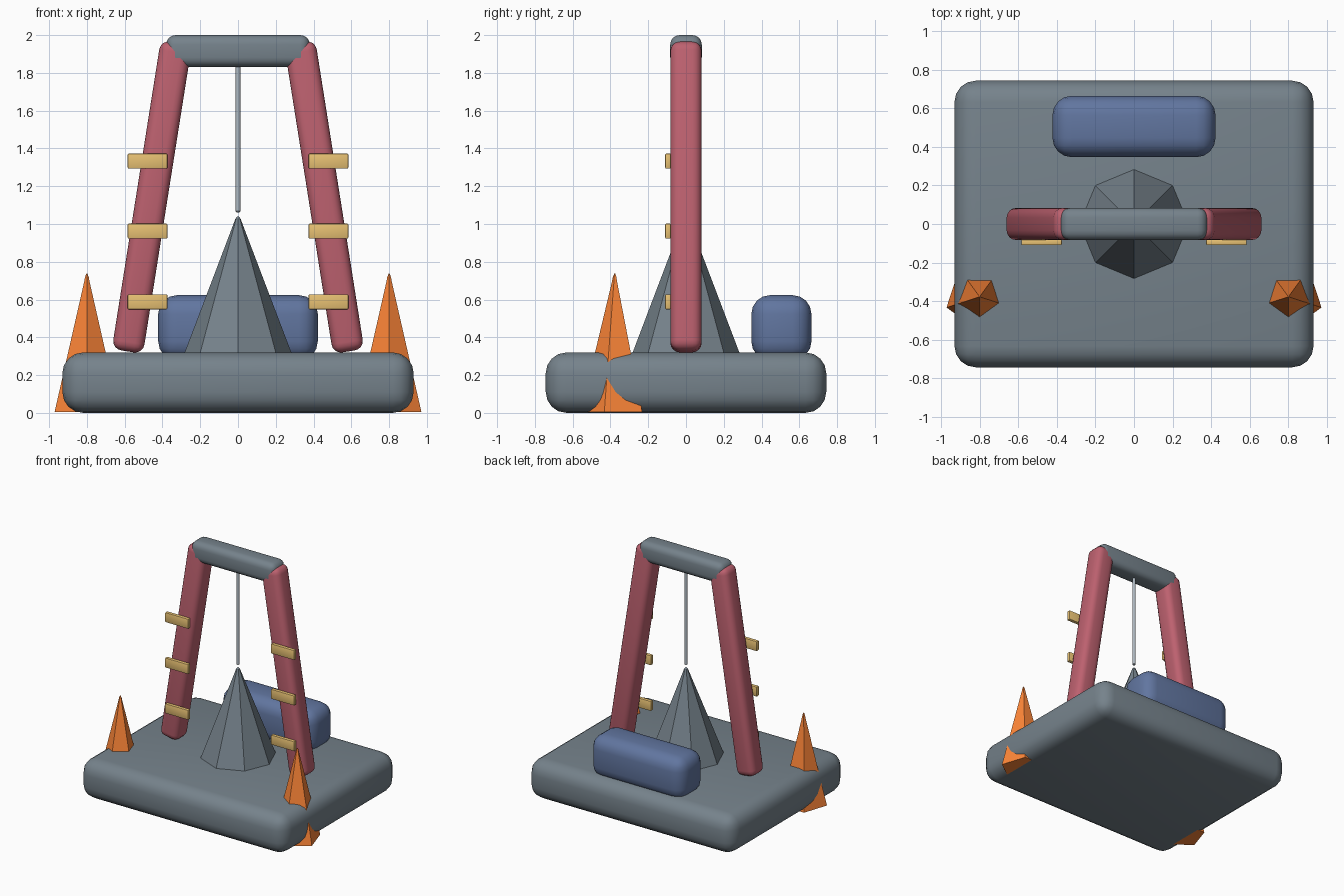
import bpy, bmesh, math
from mathutils import Matrix

if "Cube" in bpy.data.objects:
    bpy.data.objects.remove(bpy.data.objects["Cube"])


def material(name, rgb):
    m = bpy.data.materials.new(name)
    m.diffuse_color = (*rgb, 1)
    m.use_nodes = True
    m.node_tree.nodes["Principled BSDF"].inputs["Base Color"].default_value = m.diffuse_color
    return m


SLATE = material("slate", (0.18, 0.225, 0.26))
STEEL = material("steel", (0.42, 0.48, 0.53))
RED = material("red", (0.51, 0.12, 0.16))
ORANGE = material("orange", (1.0, 0.24, 0.04))
TAN = material("tan", (0.80, 0.53, 0.17))
BLUE = material("blue", (0.12, 0.18, 0.35))


def finish(name, bm, mat=None, smooth=None):
    bmesh.ops.recalc_face_normals(bm, faces=bm.faces)
    me = bpy.data.meshes.new(name)
    bm.to_mesh(me)
    bm.free()
    ob = bpy.data.objects.new(name, me)
    bpy.context.collection.objects.link(ob)
    if mat:
        me.materials.append(mat)
    if smooth:
        bpy.ops.object.select_all(action='DESELECT')
        ob.select_set(True)
        bpy.context.view_layer.objects.active = ob
        bpy.ops.object.shade_smooth_by_angle(angle=math.radians(smooth))
    return ob


def rounded_box(name, centre, size, bevel, mat=None, tilt=0, segments=4):
    bm = bmesh.new()
    bmesh.ops.create_cube(bm, size=1, matrix=Matrix.Diagonal((*size, 1)))
    bmesh.ops.bevel(bm, geom=bm.edges[:], offset=bevel, segments=segments,
                    profile=0.5, affect='EDGES')
    bm.transform(Matrix.Translation(centre) @ Matrix.Rotation(tilt, 4, 'Y'))
    return finish(name, bm, mat, 35)


def lathe(name, x, y, profile, sides, mat=None, smooth=None):
    # stack of n-sided rings, one corner pointing to the front, capped at both ends
    bm = bmesh.new()
    rings = []
    for r, z in profile:
        angles = [-math.pi / 2 + i * math.tau / sides for i in range(sides)]
        rings.append([bm.verts.new((x + r * math.cos(a), y + r * math.sin(a), z))
                      for a in angles])
    for low, high in zip(rings, rings[1:]):
        for i in range(sides):
            j = (i + 1) % sides
            bm.faces.new((low[i], low[j], high[j], high[i]))
    bm.faces.new(rings[0])
    bm.faces.new(rings[-1])
    return finish(name, bm, mat, smooth)


# base slab and rear cushion
rounded_box("base", (0, 0, 0.16), (1.86, 1.485, 0.32), 0.11, SLATE)
rounded_box("rear_block", (0, 0.505, 0.451), (0.845, 0.318, 0.345), 0.1, BLUE)

# top beam and hanging rod
rounded_box("crossbar", (0, 0, 1.916), (0.76, 0.167, 0.168), 0.05, SLATE)
lathe("hanging_rod", 0, 0, [(0.008, 1.062), (0.013, 1.068), (0.013, 1.86)], 16,
      STEEL, 35)

# central eight-sided cone
lathe("centre_cone", 0, 0,
      [(0.29, 0.30), (0.024, 1.0), (0.014, 1.028), (0.003, 1.04)], 8, SLATE)

# mirrored leaning legs, rungs and corner cones
for side, s in (("left", -1), ("right", 1)):
    rounded_box(f"{side}_leg", (s * 0.456, 0, 1.143), (0.167, 0.166, 1.655),
                0.05, RED, -s * math.radians(9))
    for i, z in enumerate((0.588, 0.962, 1.333)):
        rounded_box(f"{side}_rung_{i + 1}", (s * 0.479, -0.095, z),
                    (0.21, 0.03, 0.08), 0.006, TAN, segments=2)
    lathe(f"{side}_corner_cone", s * 0.8, -0.377,
          [(0.18, 0.004), (0.016, 0.69), (0.010, 0.72), (0.003, 0.737)], 5, ORANGE)
